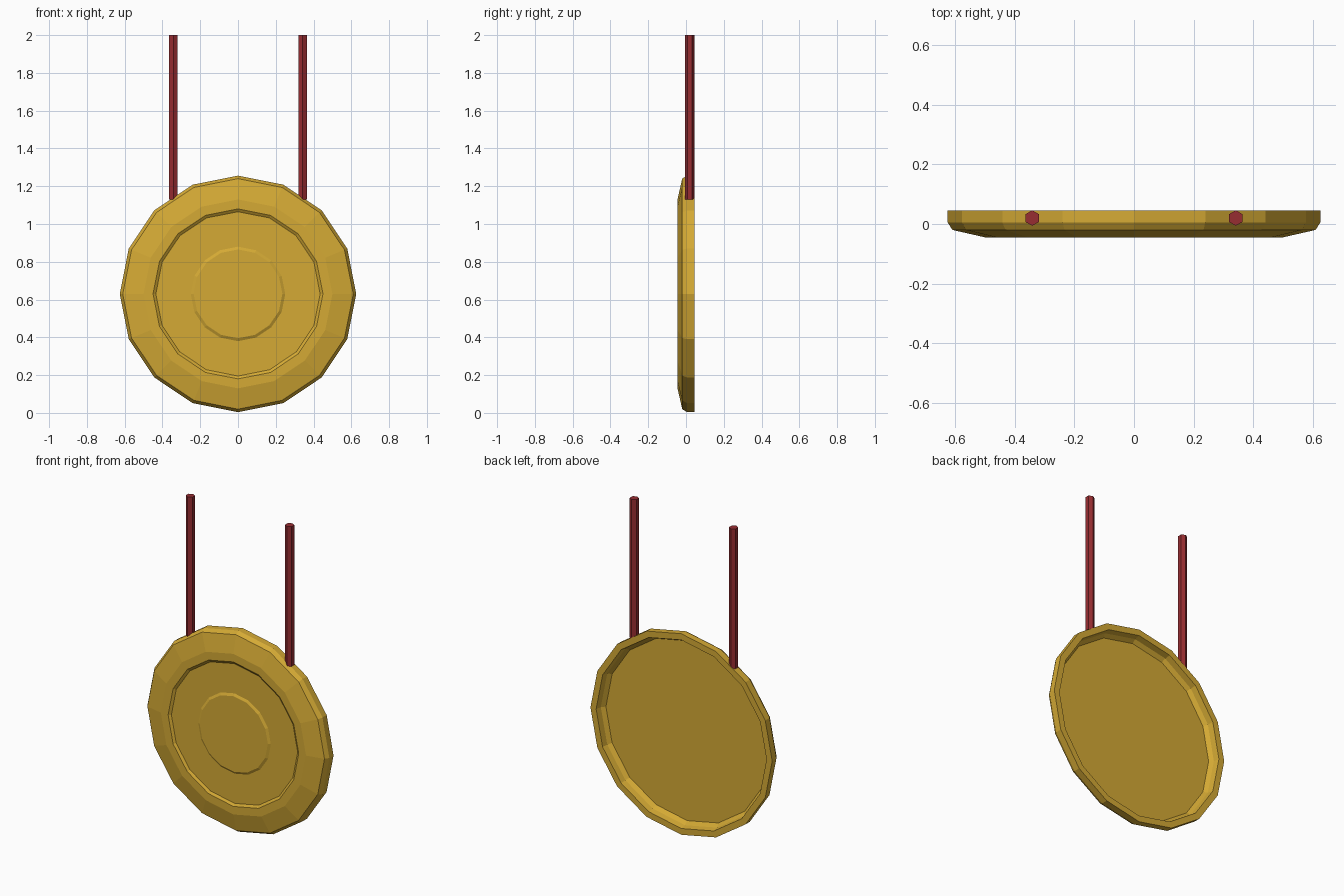
import bpy, bmesh, math

cube = bpy.data.objects.get("Cube")
if cube:
    bpy.data.objects.remove(cube, do_unlink=True)


def material(name, rgb):
    mat = bpy.data.materials.new(name)
    mat.use_nodes = True
    mat.diffuse_color = (*rgb, 1)
    mat.node_tree.nodes["Principled BSDF"].inputs["Base Color"].default_value = (*rgb, 1)
    return mat


def finish(bm, name, mat):
    bmesh.ops.recalc_face_normals(bm, faces=bm.faces)
    mesh = bpy.data.meshes.new(name)
    bm.to_mesh(mesh)
    bm.free()
    mesh.materials.append(mat)
    obj = bpy.data.objects.new(name, mesh)
    bpy.context.collection.objects.link(obj)
    return obj


def lathe(name, profile, sides, centre_z, mat):
    """Revolve (radius, y) points around the y axis and cap both ends."""
    bm = bmesh.new()
    rings = []
    for radius, y in profile:
        angles = [math.tau * i / sides for i in range(sides)]
        rings.append([bm.verts.new((radius * math.cos(a), y, centre_z + radius * math.sin(a)))
                      for a in angles])
    for a, b in zip(rings, rings[1:]):
        for i in range(sides):
            j = (i + 1) % sides
            bm.faces.new((a[i], a[j], b[j], b[i]))
    bm.faces.new(rings[0])
    bm.faces.new(rings[-1])
    return finish(bm, name, mat)


def cord(name, x, mat):
    bottom, top = 1.13, 2.0
    bm = bmesh.new()
    bmesh.ops.create_cone(bm, cap_ends=True, segments=6, radius1=0.026, radius2=0.026,
                          depth=top - bottom)
    # Put a corner of the hexagon on the y axis
    corner = max(bm.verts, key=lambda v: v.co.y).co
    if abs(corner.x) > 0.001:
        for v in bm.verts:
            v.co.x, v.co.y = -v.co.y, v.co.x
    bmesh.ops.translate(bm, verts=bm.verts, vec=(x, 0.02, (bottom + top) / 2))
    return finish(bm, name, mat)


gold = material("gold", (0.66, 0.40, 0.035))
red = material("dark red", (0.31, 0.026, 0.031))

# Gong plate: raised centre, recessed ring, bevelled edge, hollow back
lathe("gong_plate", [
    (0.235, -0.042), (0.25, -0.034),
    (0.435, -0.034), (0.45, -0.045),
    (0.50, -0.045), (0.61, -0.02),
    (0.626, 0.005), (0.626, 0.046),
    (0.587, 0.046), (0.58, 0.01), (0.56, -0.012),
], 16, 0.63, gold)

# Hanging cords
for side, x in (("left", 0.342), ("right", -0.342)):
    cord(side + "_cord", x, red)
